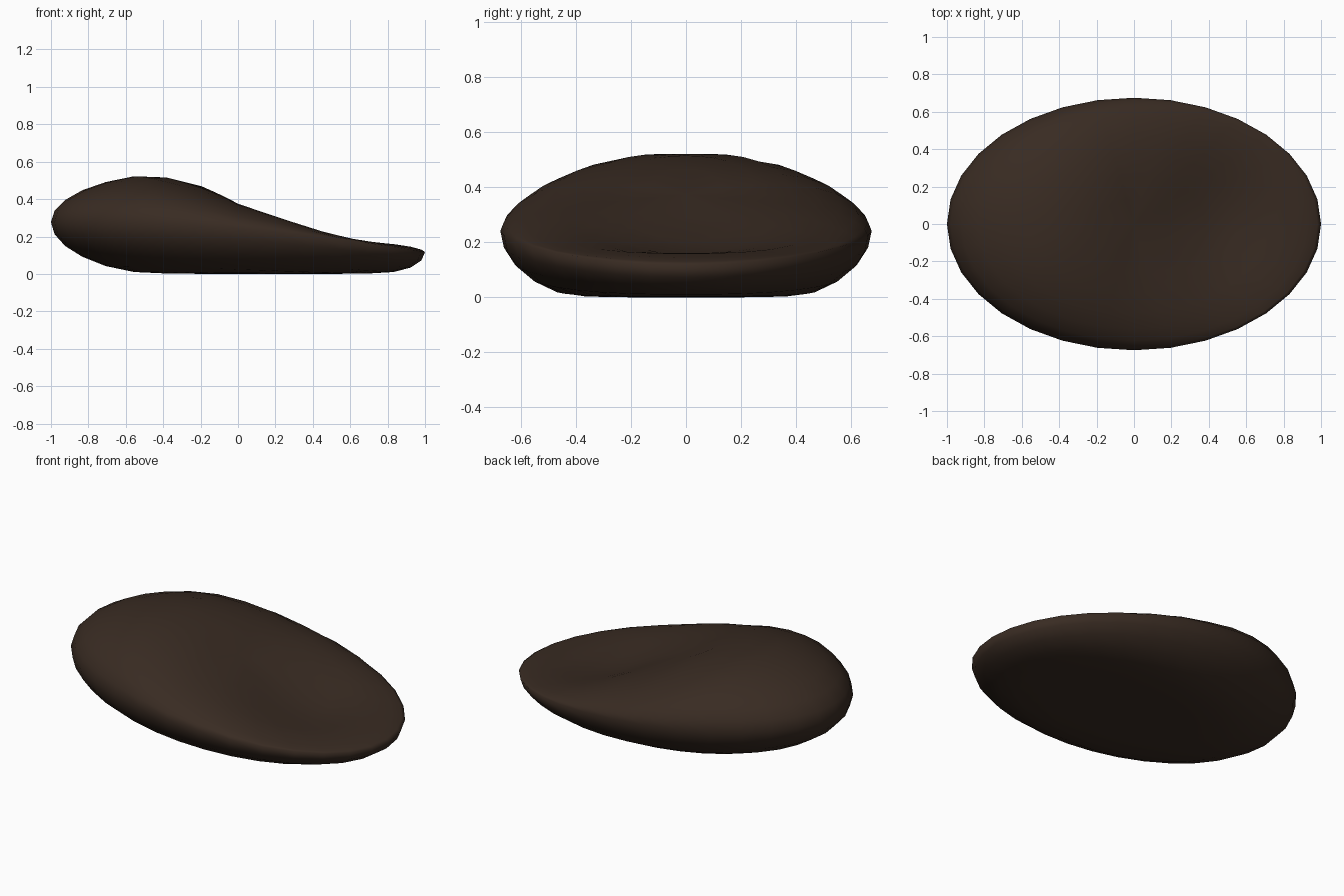
import bpy, bmesh, math

if "Cube" in bpy.data.objects:
    bpy.data.objects.remove(bpy.data.objects["Cube"])

# crown height above the rim, along x
CROWN = [(-1, .31), (-.5, .30), (-.2, .235), (0, .18), (.2, .16),
         (.4, .13), (.6, .105), (.8, .09), (1, .08)]


def crown(x):
    for (x0, a), (x1, b) in zip(CROWN, CROWN[1:]):
        if x <= x1:
            return a + (b - a) * (x - x0) / (x1 - x0)
    return CROWN[-1][1]


def rim(x):
    return .245 - .08 * x - .045 * x * x


def dent(x, y):
    # shallow seat hollow towards the low end
    sx = .33 if x > .45 else .45
    return .13 * math.exp(-((x - .45) / sx) ** 2 - (y / .43) ** 2)


# cushion: unit sphere reshaped into a sloping bean bag with a flat underside
bm = bmesh.new()
bmesh.ops.create_uvsphere(bm, u_segments=32, v_segments=16, radius=1)
for v in bm.verts:
    x, y, s = v.co.x, v.co.y * .675, v.co.z
    if s >= -1e-5:
        fade = min(1, max(0, s) / .3)
        z = rim(x) + crown(x) * s - dent(x, y) * fade
    else:
        d = rim(x) + (.32 - .04 * x - .02 * x * x) * s
        z = .5 * (d + math.sqrt(d * d + .03 ** 2))
    v.co = (x, y, z)
low = min(v.co.z for v in bm.verts)
for v in bm.verts:
    v.co.z -= low
for f in bm.faces:
    f.smooth = True
mesh = bpy.data.meshes.new("bean_bag_cushion")
bm.to_mesh(mesh)
bm.free()
cushion = bpy.data.objects.new("bean_bag_cushion", mesh)
bpy.context.collection.objects.link(cushion)

# dark brown leather
mat = bpy.data.materials.new("dark_brown_leather")
mat.diffuse_color = (.04, .024, .016, 1)
mat.use_nodes = True
mat.node_tree.nodes["Principled BSDF"].inputs["Base Color"].default_value = mat.diffuse_color
mesh.materials.append(mat)
